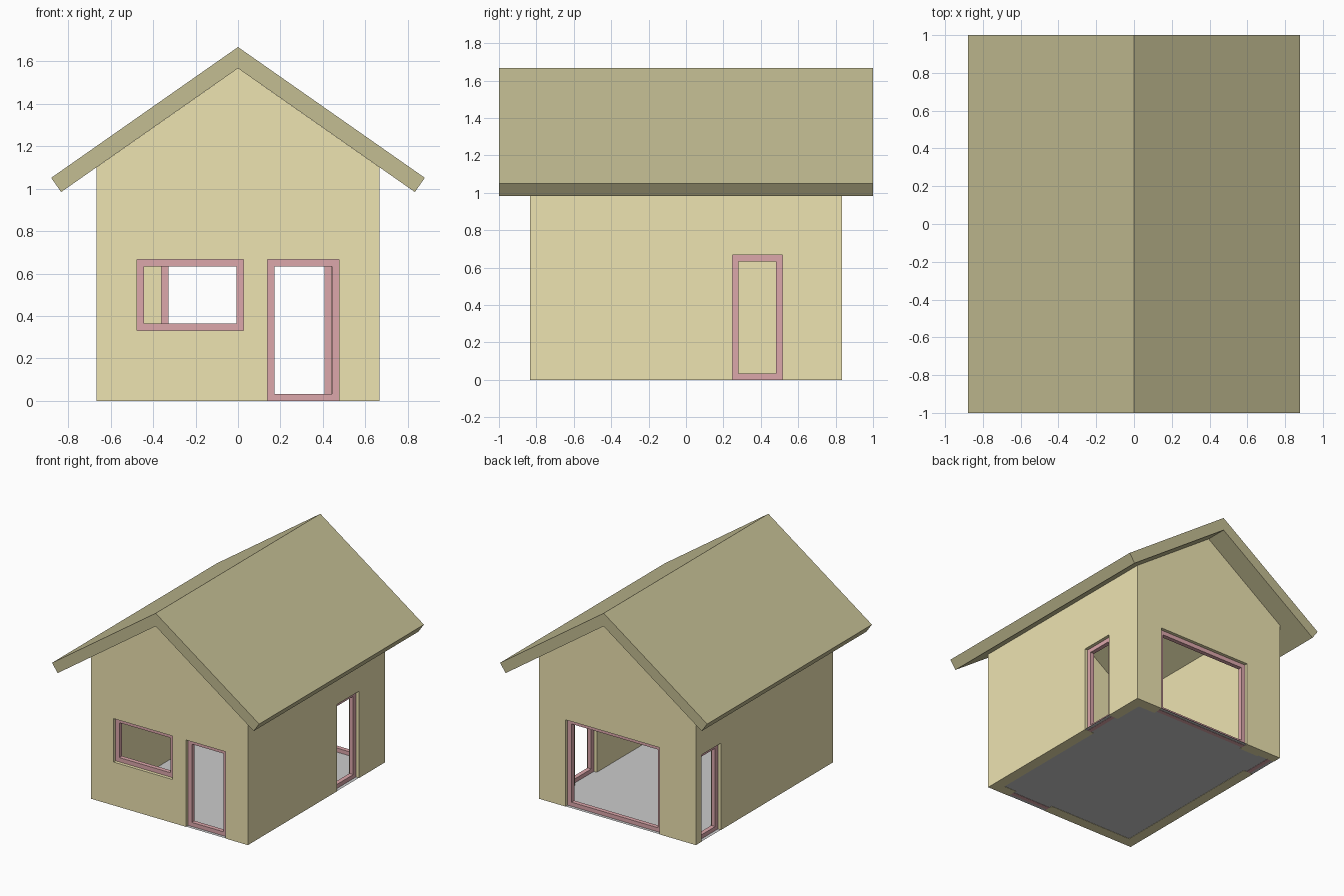
import bpy, bmesh
from mathutils import Vector

if "Cube" in bpy.data.objects:
    bpy.data.objects.remove(bpy.data.objects["Cube"])

HX, HY, T = 0.667, 0.833, 0.083      # half width, half length, wall thickness
RIDGE, SLOPE, BAR = 1.567, 0.70, 0.033


def material(name, rgb):
    m = bpy.data.materials.new(name)
    m.diffuse_color = (*rgb, 1)
    m.use_nodes = True
    m.node_tree.nodes["Principled BSDF"].inputs["Base Color"].default_value = m.diffuse_color
    return m


WALL = material("wall_yellow", (0.85, 0.77, 0.44))
ROOF = material("roof_olive", (0.55, 0.51, 0.29))
FRAME = material("frame_red", (0.72, 0.39, 0.41))


def prism(name, points, extrude, mat=None, inset=0):
    """Extrude a flat outline; with inset, keep only a border of that width."""
    bm = bmesh.new()
    face = bm.faces.new([bm.verts.new(p) for p in points])
    bm.normal_update()
    if inset:
        bmesh.ops.inset_region(bm, faces=[face], thickness=inset,
                               use_boundary=True, use_even_offset=True)
        bmesh.ops.delete(bm, geom=[face], context='FACES')
    if extrude:
        res = bmesh.ops.extrude_face_region(bm, geom=bm.faces[:])
        verts = [g for g in res["geom"] if isinstance(g, bmesh.types.BMVert)]
        bmesh.ops.translate(bm, verts=verts, vec=Vector(extrude))
        bmesh.ops.recalc_face_normals(bm, faces=bm.faces[:])
    me = bpy.data.meshes.new(name)
    bm.to_mesh(me)
    bm.free()
    ob = bpy.data.objects.new(name, me)
    bpy.context.collection.objects.link(ob)
    if mat:
        me.materials.append(mat)
    return ob


def cut(target, cutter):
    mod = target.modifiers.new("cut", 'BOOLEAN')
    mod.operation, mod.solver, mod.object = 'DIFFERENCE', 'EXACT', cutter
    bpy.context.view_layer.objects.active = target
    bpy.ops.object.modifier_apply(modifier=mod.name)
    bpy.data.objects.remove(cutter)


def rect(axis, depth, a0, a1, z0, z1):
    """Upright rectangle in the plane axis = depth."""
    pts = [(a0, z0), (a1, z0), (a1, z1), (a0, z1)]
    return [(depth, a, z) if axis == 'x' else (a, depth, z) for a, z in pts]


def along(axis, d):
    return (d, 0, 0) if axis == 'x' else (0, d, 0)


# Walls with gables, hollow up to the roof
eave = RIDGE - SLOPE * HX
walls = prism("walls", [(-HX, -HY, 0), (HX, -HY, 0), (HX, -HY, eave),
                        (0, -HY, RIDGE), (-HX, -HY, eave)], (0, 2 * HY, 0), WALL)
ix, iy = HX - T, HY - T
cut(walls, prism("room_cutter", [(-ix, -iy, -1), (ix, -iy, -1), (ix, iy, -1),
                                 (-ix, iy, -1)], (0, 0, 4)))

# Openings, each with a frame set in the middle of the wall
openings = [
    ("front_window_frame", 'y', -HY + T / 2, -0.475, 0.025, 0.333, 0.667),
    ("front_door_frame", 'y', -HY + T / 2, 0.14, 0.475, 0, 0.667),
    ("back_door_frame", 'y', HY - T / 2, -0.36, 0.44, 0, 0.667),
    ("right_door_frame", 'x', HX - T / 2, 0.248, 0.515, 0, 0.667),
    ("left_door_frame", 'x', -HX + T / 2, 0.53, 0.762, 0, 0.667),
]
for name, axis, mid, a0, a1, z0, z1 in openings:
    bottom = z0 if z0 > 0 else -0.2
    cut(walls, prism("opening_cutter", rect(axis, mid - 0.1, a0, a1, bottom, z1),
                     along(axis, 0.2)))
    prism(name, rect(axis, mid - BAR / 2, a0, a1, z0, z1), along(axis, BAR),
          FRAME, inset=BAR)

# Pitched roof slab with overhang
roof_half = [(0.88, 1.051), (0.833, 0.984)]
outline = [(0, 1.667)] + roof_half + [(0, RIDGE)] + [(-x, z) for x, z in roof_half[::-1]]
prism("roof", [(x, -1, z) for x, z in outline], (0, 2, 0), ROOF)

# Thin floor sheet, visible inside and in the doorways
prism("floor", [(-HX, -HY, 0.002), (HX, -HY, 0.002), (HX, HY, 0.002), (-HX, HY, 0.002)], None)
